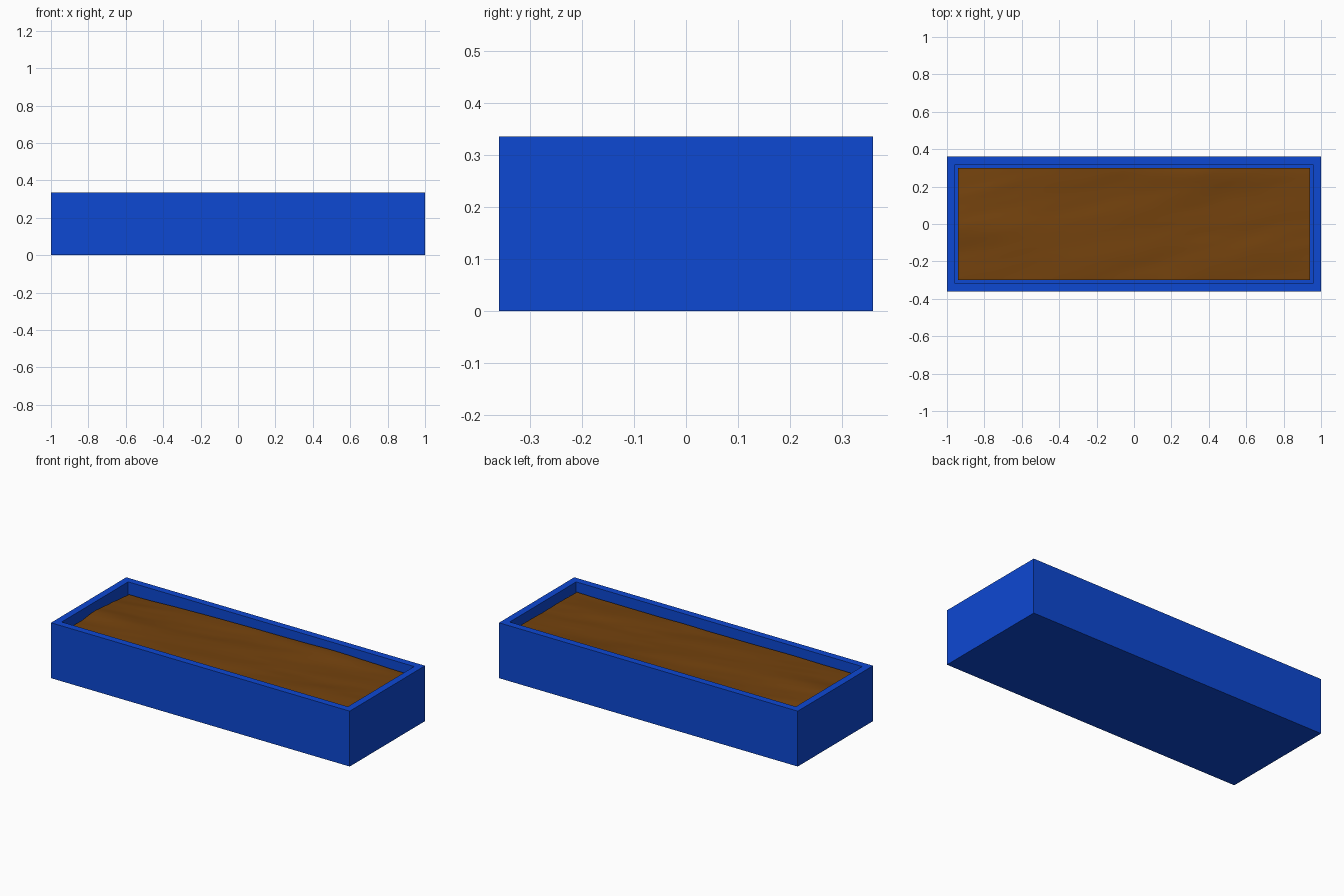
import bpy
import bmesh
from math import exp
from mathutils import Vector, noise

cube = bpy.data.objects.get("Cube")
if cube:
    bpy.data.objects.remove(cube, do_unlink=True)

LENGTH, WIDTH, HEIGHT = 2.0, 0.72, 0.335
WALL, FLOOR = 0.06, 0.06
SOIL_LEVEL = 0.286


def make_material(name, color):
    mat = bpy.data.materials.new(name)
    mat.use_nodes = True
    mat.diffuse_color = color
    mat.node_tree.nodes["Principled BSDF"].inputs["Base Color"].default_value = color
    return mat


def make_object(name, bm, mat):
    mesh = bpy.data.meshes.new(name)
    bm.to_mesh(mesh)
    bm.free()
    mesh.materials.append(mat)
    obj = bpy.data.objects.new(name, mesh)
    bpy.context.collection.objects.link(obj)
    return obj


blue = make_material("planter blue", (0.004, 0.065, 0.65, 1))
brown = make_material("soil brown", (0.175, 0.055, 0.004, 1))

# Planter box: inset the top of a block and push it down to form the trough
bm = bmesh.new()
bmesh.ops.create_cube(bm, size=1)
bmesh.ops.scale(bm, vec=(LENGTH, WIDTH, HEIGHT), verts=bm.verts)
bmesh.ops.translate(bm, vec=(0, 0, HEIGHT / 2), verts=bm.verts)
top = max(bm.faces, key=lambda f: f.calc_center_median().z)
bmesh.ops.inset_region(bm, faces=[top], thickness=WALL)
inner = bmesh.ops.extrude_face_region(bm, geom=[top])["geom"]
bmesh.ops.translate(bm, vec=(0, 0, FLOOR - HEIGHT),
                    verts=[g for g in inner if isinstance(g, bmesh.types.BMVert)])
if top.is_valid:
    bmesh.ops.delete(bm, geom=[top], context='FACES_ONLY')
bmesh.ops.recalc_face_normals(bm, faces=bm.faces)
make_object("planter_box", bm, blue)


# Soil: a gently rippled sheet with low ridges running lengthwise
def mound(x, y, cx, cy, rx, ry):
    return exp(-((x - cx) / rx) ** 2 - ((y - cy) / ry) ** 2)


def soil_height(x, y):
    z = SOIL_LEVEL + 0.007 * noise.noise(Vector((x * 1.6, (y - 0.2 * x) * 6, 3.7)))
    z += 0.002 * noise.noise(Vector((x * 4, (y - 0.2 * x) * 16, 8.1)))
    z += 0.013 * mound(x, y, -0.95, -0.03, 0.4, 0.09)
    z += 0.008 * mound(x, y, 0.4, 0.28, 0.5, 0.08)
    z -= 0.017 * mound(x, y, -0.95, 0.32, 0.35, 0.15)
    return z


bm = bmesh.new()
bmesh.ops.create_grid(bm, x_segments=80, y_segments=32, size=1)
for v in bm.verts:
    x = v.co.x * (LENGTH / 2 - WALL)
    y = v.co.y * (WIDTH / 2 - WALL)
    v.co = (x, y, soil_height(x, y))
for f in bm.faces:
    f.smooth = True
make_object("soil", bm, brown)
